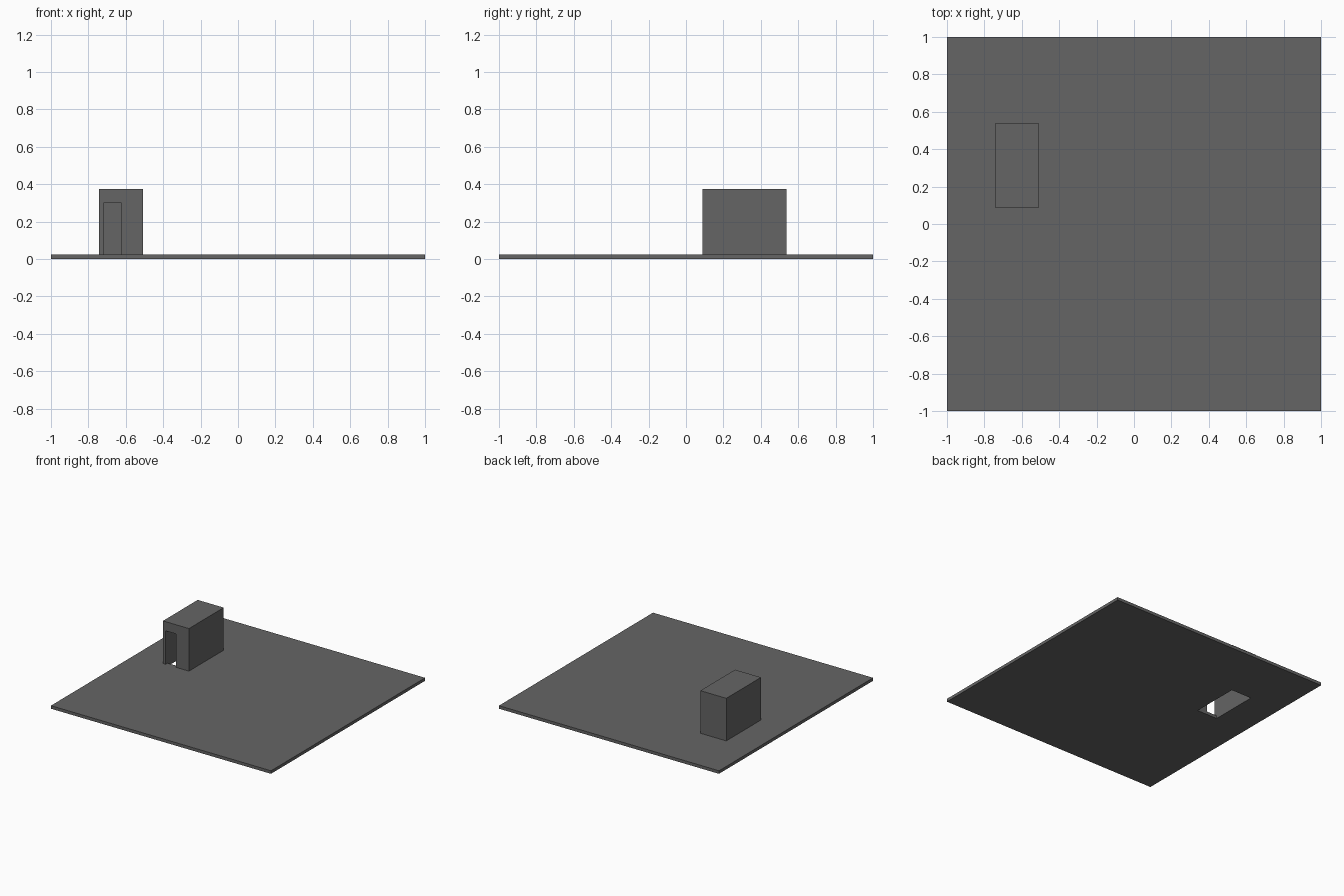
import bpy

if "Cube" in bpy.data.objects:
    bpy.data.objects.remove(bpy.data.objects["Cube"])

grey = bpy.data.materials.new("dark grey")
grey.diffuse_color = (0.13, 0.13, 0.13, 1)
grey.use_nodes = True
grey.node_tree.nodes["Principled BSDF"].inputs["Base Color"].default_value = grey.diffuse_color


def box(name, lo, hi):
    """Axis-aligned box between two corners."""
    bpy.ops.mesh.primitive_cube_add(size=1)
    ob = bpy.context.object
    ob.name = name
    for v in ob.data.vertices:
        v.co = [l if c < 0 else h for c, l, h in zip(v.co, lo, hi)]
    ob.data.materials.append(grey)
    return ob


def cut(target, cutter):
    """Subtract a hidden cutter from the target."""
    cutter.hide_render = True
    cutter.hide_set(True)
    mod = target.modifiers.new(cutter.name, 'BOOLEAN')
    mod.operation = 'DIFFERENCE'
    mod.solver = 'EXACT'
    mod.object = cutter


WALL = 0.025
SLAB = 0.025
X0, X1, Y0, Y1, TOP = -0.743, -0.507, 0.087, 0.538, 0.375

# Flat roof slab and the stairwell hut on it
roof = box("roof_slab", (-1, -1, 0), (1, 1, SLAB))
hut = box("stair_hut", (X0, Y0, SLAB), (X1, Y1, TOP))

# Stairwell shaft, open through the slab
shaft = box("shaft_cutter", (X0 + WALL, Y0 + WALL, -0.1),
            (X1 - WALL, Y1 - WALL, TOP - WALL))
cut(roof, shaft)
cut(hut, shaft)

# Doorway in the front wall, flush with the left inner wall
door = box("door_cutter", (X0 + WALL, Y0 - 0.1, -0.05),
           (-0.623, Y0 + 0.1, 0.30))
cut(hut, door)
